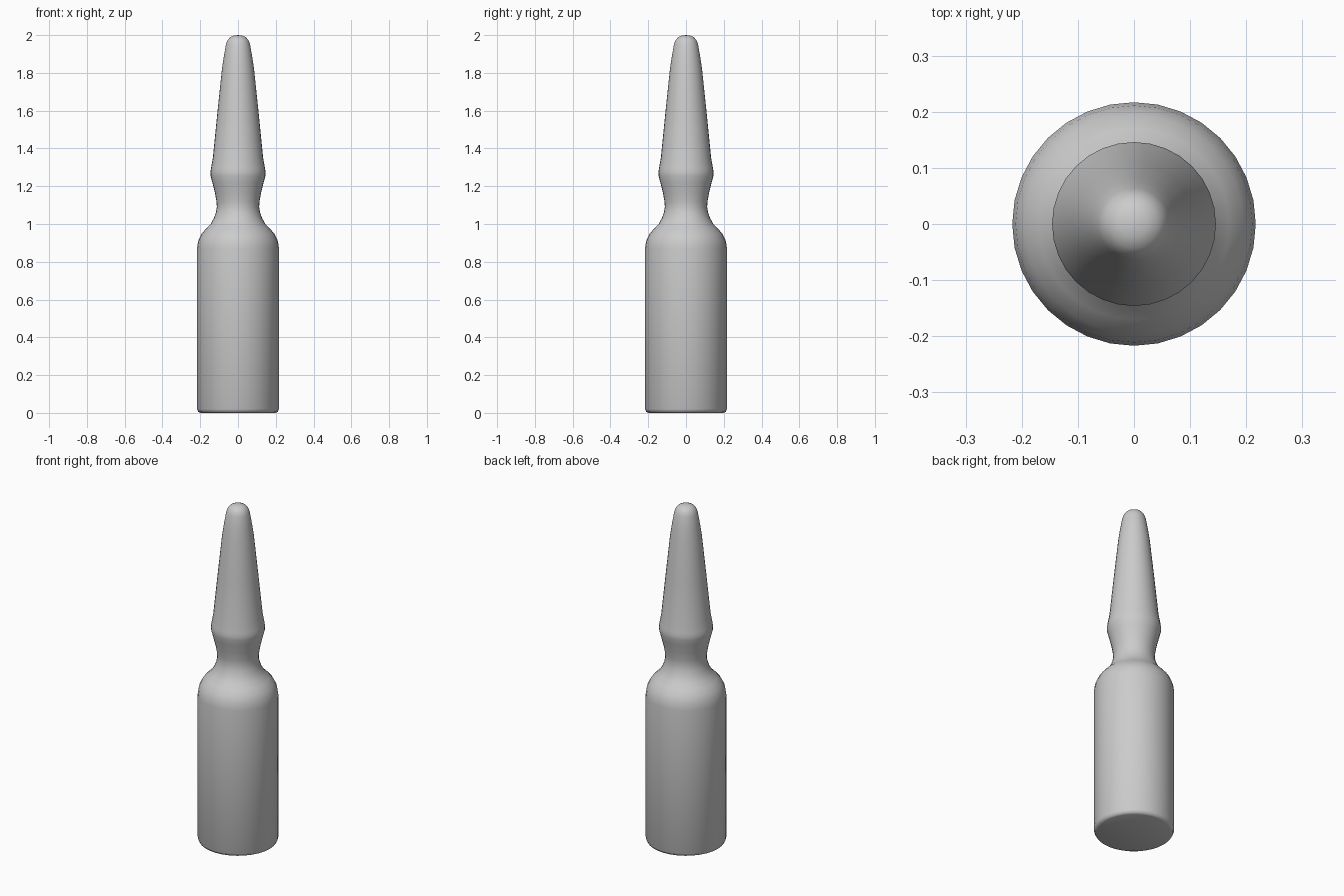
import bpy
import bmesh
from math import pi
from mathutils import Matrix

cube = bpy.data.objects.get("Cube")
if cube:
    bpy.data.objects.remove(cube, do_unlink=True)

SIDES = 32

# Single glass colour
glass = bpy.data.materials.new("grey_glass")
glass.use_nodes = True
colour = (0.6, 0.6, 0.6, 1)
glass.diffuse_color = colour
glass.node_tree.nodes["Principled BSDF"].inputs["Base Color"].default_value = colour

# Radius and height from base to tip: body, shoulder, neck, bulge, stem
profile = [
    (0.198, 0.0), (0.21, 0.005), (0.217, 0.02), (0.217, 0.87),
    (0.211, 0.91), (0.195, 0.945), (0.17, 0.975), (0.145, 1.0),
    (0.128, 1.03), (0.117, 1.06), (0.112, 1.09), (0.114, 1.12),
    (0.122, 1.165), (0.136, 1.22), (0.145, 1.255), (0.146, 1.275),
    (0.143, 1.295), (0.133, 1.35), (0.108, 1.6), (0.085, 1.82),
    (0.076, 1.88), (0.064, 1.95), (0.056, 1.972), (0.043, 1.988),
    (0.024, 1.997),
]


def lathe(name, points, tip_height):
    """Spin a profile around z, with a flat base and a pointed tip."""
    bm = bmesh.new()
    rings = []
    for radius, height in points:
        ring = bmesh.ops.create_circle(
            bm, segments=SIDES, radius=radius,
            matrix=Matrix.Translation((0, 0, height)))
        rings.append(ring["verts"])
    tip = bm.verts.new((0, 0, tip_height))
    bm.faces.new(rings[0])
    for i in range(SIDES):
        j = (i + 1) % SIDES
        for low, high in zip(rings, rings[1:]):
            bm.faces.new((low[i], low[j], high[j], high[i]))
        bm.faces.new((rings[-1][i], rings[-1][j], tip))
    bmesh.ops.recalc_face_normals(bm, faces=bm.faces)
    mesh = bpy.data.meshes.new(name)
    bm.to_mesh(mesh)
    bm.free()
    mesh.materials.append(glass)
    obj = bpy.data.objects.new(name, mesh)
    bpy.context.collection.objects.link(obj)
    return obj


# Sealed ampoule in one continuous piece
ampoule = lathe("ampoule", profile, 2.0)
bpy.context.view_layer.objects.active = ampoule
ampoule.select_set(True)
bpy.ops.object.shade_smooth_by_angle(angle=pi / 3)
